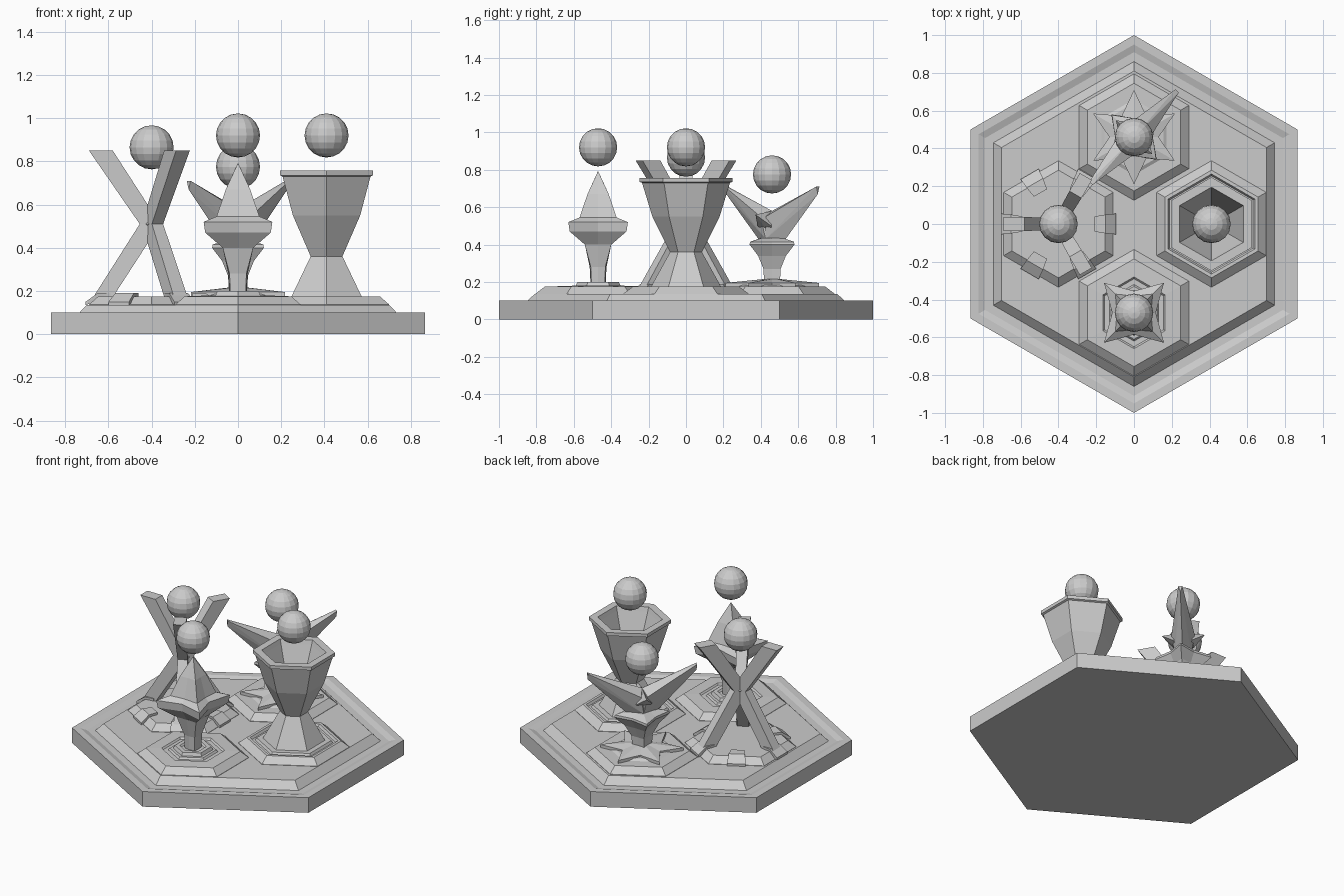
import bpy, bmesh, math
from mathutils import Vector, Matrix

if "Cube" in bpy.data.objects:
    bpy.data.objects.remove(bpy.data.objects["Cube"])

stone = bpy.data.materials.new("light grey")
stone.use_nodes = True
stone.diffuse_color = (0.6, 0.6, 0.6, 1)
stone.node_tree.nodes["Principled BSDF"].inputs["Base Color"].default_value = (0.6, 0.6, 0.6, 1)


def finish(bm, name, at=(0, 0)):
    bmesh.ops.recalc_face_normals(bm, faces=bm.faces[:])
    mesh = bpy.data.meshes.new(name)
    bm.to_mesh(mesh)
    bm.free()
    mesh.materials.append(stone)
    ob = bpy.data.objects.new(name, mesh)
    ob.location = (at[0], at[1], 0)
    bpy.context.collection.objects.link(ob)
    return ob


def loft(name, at, rings, sides=6, start=90):
    """Stack of rings: (radius, z) or (point radius, z, valley radius) for stars."""
    bm = bmesh.new()
    loops = []
    for ring in rings:
        r, z, v = ring if len(ring) == 3 else (*ring, ring[0])
        loop = []
        for i in range(sides):
            a = math.radians(start + 360 * i / sides)
            d = v if i % 2 else r
            loop.append(bm.verts.new((d * math.cos(a), d * math.sin(a), z)))
        loops.append(loop)
    for lo, hi in zip(loops, loops[1:]):
        for i in range(sides):
            j = (i + 1) % sides
            bm.faces.new((lo[i], lo[j], hi[j], hi[i]))
    bm.faces.new(loops[0])
    bm.faces.new(loops[-1])
    return finish(bm, name, at)


def hull(name, at, points, turn=0):
    bm = bmesh.new()
    for p in points:
        bm.verts.new(Matrix.Rotation(math.radians(turn), 3, "Z") @ Vector(p))
    out = bmesh.ops.convex_hull(bm, input=bm.verts[:])
    bmesh.ops.delete(bm, geom=out["geom_interior"], context="VERTS")
    bmesh.ops.dissolve_limit(bm, angle_limit=0.02, verts=bm.verts[:], edges=bm.edges[:])
    return finish(bm, name, at)


def head(name, at, z):
    bm = bmesh.new()
    bmesh.ops.create_uvsphere(bm, u_segments=16, v_segments=10, radius=0.102,
                              matrix=Matrix.Translation((0, 0, z)))
    finish(bm, name, at)


FRONT, BACK, RIGHT, LEFT = (0, -0.47), (0, 0.46), (0.41, 0), (-0.4, 0)

# Hexagonal board with a sunken rim and a raised platform
loft("board", (0, 0), [(1, 0), (1, 0.1), (0.95, 0.1), (0.91, 0.088),
                       (0.86, 0.088), (0.81, 0.135)])

# Pedestals
SLOPE = [(0.335, 0.13), (0.335, 0.137), (0.285, 0.175)]
loft("front_pedestal", FRONT, SLOPE + [(0.19, 0.178), (0.18, 0.168), (0.15, 0.168), (0.14, 0.18),
                                       (0.12, 0.18), (0.11, 0.2), (0.08, 0.2), (0.07, 0.19)])
loft("back_pedestal", BACK, SLOPE + [(0.2, 0.175), (0.18, 0.185), (0.12, 0.185)])
loft("left_pedestal", LEFT, SLOPE)
loft("right_pedestal", RIGHT, SLOPE + [(0.265, 0.175), (0.255, 0.16), (0.235, 0.16),
                                       (0.225, 0.175), (0.2, 0.175)])

# Spear-headed piece in front, four-pointed in plan
loft("spear_body", FRONT, [
    (0.05, 0.18, 0.04), (0.055, 0.28, 0.045), (0.1, 0.4, 0.07), (0.215, 0.47, 0.11),
    (0.225, 0.52, 0.115), (0.14, 0.545, 0.09), (0.08, 0.67, 0.055), (0.002, 0.79, 0.002)],
    sides=8, start=45)
head("spear_head", FRONT, 0.92)

# Goblet piece on the right, hollow at the top
loft("goblet_body", RIGHT, [
    (0.19, 0.17), (0.085, 0.36), (0.18, 0.55), (0.235, 0.73), (0.248, 0.735),
    (0.248, 0.757), (0.195, 0.757), (0.185, 0.73), (0.1, 0.52)])
head("goblet_head", RIGHT, 0.92)

# Crossed piece on the left: three bent struts and raised blocks around the foot
for k in range(3):
    turn = 60 + 120 * k
    for part, z_end, r_in in (("arm", 0.85, 0.18), ("leg", 0.14, 0.2)):
        hull(f"cross_{part}_{k + 1}", LEFT, [
            (r, y * w, z) for y in (-1, 1)
            for r, z, w in ((0.29, z_end, 0.037), (r_in, z_end, 0.037),
                            (0.055, 0.51, 0.03), (-0.04, 0.51, 0.03))], turn)
for k in range(6):
    hull(f"foot_block_{k + 1}", LEFT, [
        (r, y * w, z) for y in (-1, 1)
        for r, z, w in ((0.19, 0.17, 0.04), (0.19, 0.19, 0.04), (0.25, 0.19, 0.05),
                        (0.305, 0.15, 0.055), (0.305, 0.135, 0.055))], 60 * k)
head("cross_head", LEFT, 0.865)

# Winged piece at the back
loft("floor_star", BACK, [(0.25, 0.17, 0.13), (0.25, 0.195, 0.13), (0.05, 0.215, 0.05)],
     sides=12, start=90)
loft("wing_body", BACK, [
    (0.06, 0.2, 0.04), (0.065, 0.27, 0.045), (0.105, 0.34, 0.07), (0.17, 0.4, 0.1),
    (0.165, 0.415, 0.1), (0.08, 0.435, 0.06)], sides=8, start=45)
for k, side in enumerate(("left", "right")):
    hull(f"{side}_wing", BACK, [
        (0, 0, 0.58), (0.1, 0, 0.43), (-0.06, 0, 0.43), (0, 0.05, 0.43), (0, -0.05, 0.43),
        (0.02, 0.07, 0.55), (0.02, -0.07, 0.55),
        (0.335, 0.012, 0.71), (0.335, -0.012, 0.71), (0.335, 0, 0.67)], 47 + 180 * k)
    hull(f"{side}_crest", BACK, [
        (0, 0, 0.58), (0.13, 0, 0.56), (0.06, 0.05, 0.5), (0.06, -0.05, 0.5),
        (0, 0, 0.44)], 137 + 180 * k)
head("wing_head", BACK, 0.775)
